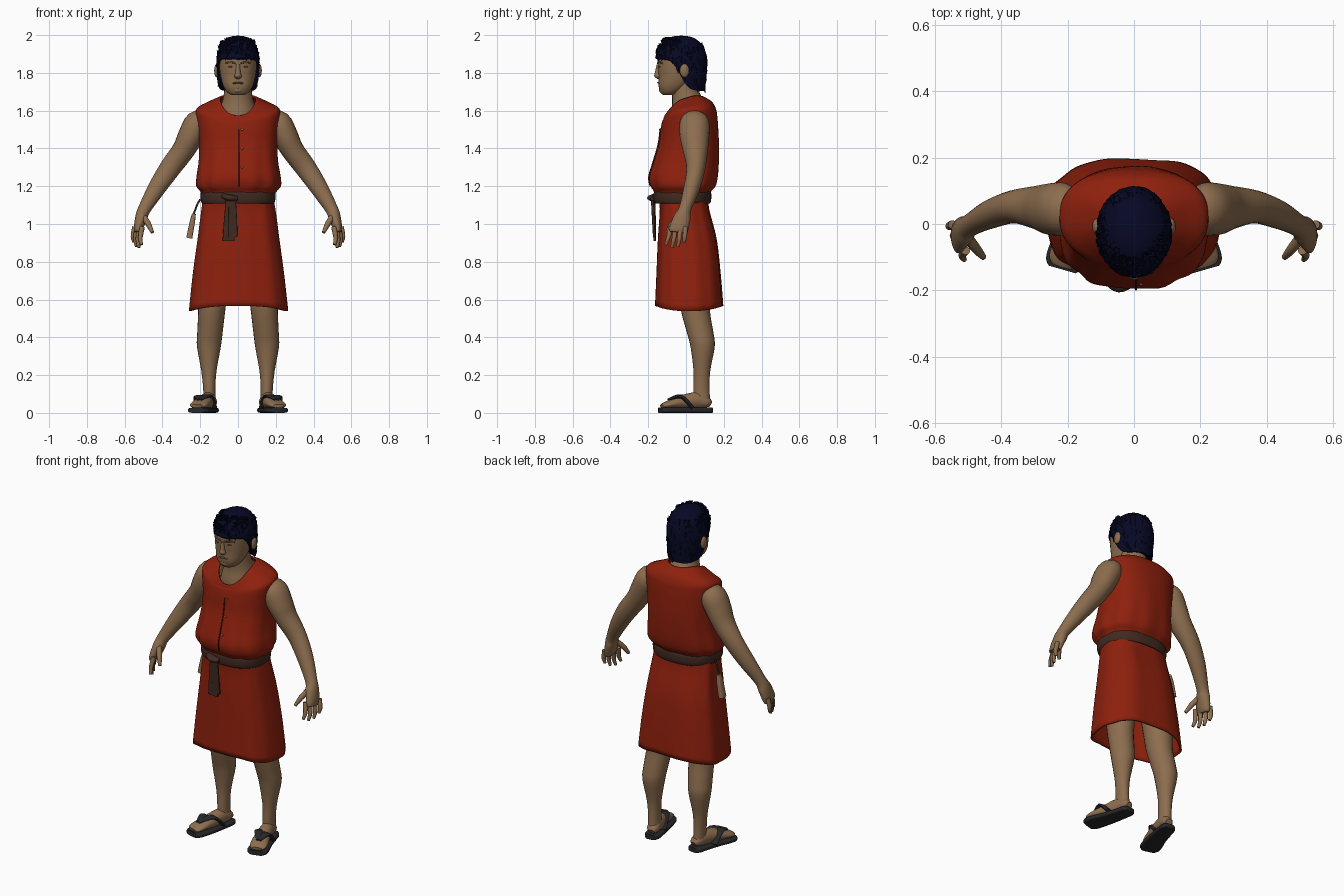
import bpy, bmesh, math, random
from mathutils import Vector, Matrix

random.seed(4)
cube = bpy.data.objects.get("Cube")
if cube:
    bpy.data.objects.remove(cube, do_unlink=True)


def material(name, r, g, b):
    m = bpy.data.materials.new(name)
    m.use_nodes = True
    m.diffuse_color = (r, g, b, 1)
    m.node_tree.nodes["Principled BSDF"].inputs["Base Color"].default_value = (r, g, b, 1)
    return m


RED = material("red cloth", 0.27, 0.0145, 0.004)
SEAM = material("dark red seam", 0.09, 0.006, 0.003)
SKIN = material("tan skin", 0.265, 0.155, 0.078)
LIP = material("brown lip", 0.15, 0.08, 0.045)
HAIR = material("dark blue hair", 0.002, 0.0025, 0.018)
LEATHER = material("brown leather", 0.052, 0.023, 0.015)
SANDAL = material("charcoal sandal", 0.02, 0.02, 0.022)
WOOD = material("pale wood", 0.29, 0.165, 0.09)

Y, Z = Vector((0, 1, 0)), Vector((0, 0, 1))
built = []


def finish(name, bm, mat, mirror=False, shell=0):
    bmesh.ops.recalc_face_normals(bm, faces=bm.faces)
    mesh = bpy.data.meshes.new(name)
    bm.to_mesh(mesh)
    bm.free()
    mesh.materials.append(mat)
    ob = bpy.data.objects.new(name, mesh)
    bpy.context.collection.objects.link(ob)
    if shell:
        mod = ob.modifiers.new("thickness", 'SOLIDIFY')
        mod.thickness, mod.offset = shell, -1
    if mirror:
        ob.modifiers.new("mirror", 'MIRROR')
    built.append(ob)
    return ob


def skin(name, rings, mat, cap=True, **kw):
    """Join rings of points into a tube."""
    bm = bmesh.new()
    loops = [[bm.verts.new(p) for p in ring] for ring in rings]
    n = len(loops[0])
    for a, b in zip(loops, loops[1:]):
        for i in range(n):
            j = (i + 1) % n
            bm.faces.new((a[i], a[j], b[j], b[i]))
    if cap:
        for loop in (loops[0], loops[-1]):
            bm.faces.new(loop)
    return finish(name, bm, mat, **kw)


def smooth_path(stations, steps):
    """Spline through the stations, sizes included."""
    s = [list(st) + [0] * (8 - len(st)) for st in stations]
    s = [s[0]] + s + [s[-1]]
    out = []
    for a, b, c, d in zip(s, s[1:], s[2:], s[3:]):
        for k in range(steps):
            t = k / steps
            out.append([q + t * ((r - p) / 2 + t * (p - 2.5 * q + 2 * r - e / 2
                        + t * (1.5 * (q - r) + (e - p) / 2)))
                        for p, q, r, e in zip(a, b, c, d)])
    return out + [s[-1]]


def loft(name, stations, mat, ref=None, power=2, n=24, steps=4, waves=9, **kw):
    """Stations: x, y, z, half width, half depth, tilt, side lift, ripple.
    Rings lie flat, or square to the path when ref is given."""
    path = smooth_path(stations, steps)
    rings = []
    for i, (x, y, z, w, d, tilt, lift, ripple) in enumerate(path):
        side, front = Vector((1, 0, 0)), Y
        if ref:
            a, b = path[max(i - 1, 0)], path[min(i + 1, len(path) - 1)]
            t = (Vector(b[:3]) - Vector(a[:3])).normalized()
            side = t.cross(ref).normalized()
            front = side.cross(t)
        ring = []
        for k in range(n):
            ang = math.tau * k / n
            c, s = math.cos(ang), math.sin(ang)
            r = 1 + ripple * (math.sin(waves * ang + 1) + 0.6 * math.sin((waves + 5) * ang))
            u = math.copysign(abs(c) ** (2 / power), c) * r
            v = math.copysign(abs(s) ** (2 / power), s) * r
            ring.append(Vector((x, y, z + tilt * s + lift * c * c)) + side * u * w + front * v * d)
        rings.append(ring)
    return skin(name, rings, mat, **kw)


def ball(name, centre, size, mat, mirror=False):
    bm = bmesh.new()
    bmesh.ops.create_uvsphere(bm, u_segments=16, v_segments=10, radius=1,
                              matrix=Matrix.Translation(centre) @ Matrix.Diagonal((*size, 1)))
    return finish(name, bm, mat, mirror=mirror)


# Tunic: bloused top with an open neck
top = [(0, -.02, 1.13, .183, .138), (0, -.02, 1.17, .2, .15, 0, 0, .01),
       (0, -.018, 1.2, .222, .17, 0, 0, .018), (0, -.015, 1.25, .222, .18, 0, 0, .014),
       (0, 0, 1.33, .21, .172, 0, 0, .01), (0, .014, 1.42, .207, .16, 0, 0, .005),
       (0, .018, 1.5, .213, .153), (0, .02, 1.555, .222, .146, .012, .012),
       (0, .02, 1.582, .218, .139, .025, .03), (0, .01, 1.605, .16, .128, .042, .035),
       (0, -.01, 1.625, .095, .103, .05, .04)]
loft("tunic_top", top, RED, power=2.4, n=72, cap=False, shell=.01)

# Skirt with soft folds and a hem dipping at the sides
loft("tunic_skirt", [(0, -.015, 1.15, .183, .135), (0, -.008, 1.08, .195, .13, 0, 0, .012),
                     (0, .007, .92, .216, .155, 0, 0, .012), (0, .014, .73, .242, .17, 0, 0, .01),
                     (0, .017, .567, .262, .18, 0, -.027, .012)],
     RED, power=2.7, n=72, cap=False, shell=.012, waves=7)

# Front closure with buttons
front = [(.006, s[1] - s[4] - .001, s[2], .003, .004) for s in top[2:7]]
loft("front_seam", front, SEAM, ref=Y, n=8)
for z, y in ((1.5, -.138), (1.4, -.151), (1.3, -.18)):
    ball("button", (.022, y, z), (.006, .005, .006), WOOD)

# Belt, knot and hanging ends
loft("belt", [(0, -.019, 1.108, .19, .146), (0, -.019, 1.125, .197, .152),
              (0, -.019, 1.16, .198, .153), (0, -.019, 1.175, .192, .146)],
     LEATHER, power=2.4, n=48, cap=False, shell=.015)
loft("belt_knot", [(-.08, -.163, 1.15, .02, .012), (-.045, -.172, 1.138, .034, .018),
                   (-.005, -.167, 1.135, .022, .012)], LEATHER, ref=Z, n=16)
loft("belt_end_long", [(-.04, -.172, 1.15, .022, .009), (-.045, -.168, 1.04, .028, .008),
                       (-.05, -.165, .91, .032, .007)], LEATHER, ref=Y, power=5)
loft("belt_end_short", [(-.03, -.178, 1.14, .018, .008), (-.028, -.174, 1.04, .022, .007),
                        (-.026, -.168, .93, .024, .007)], LEATHER, ref=Y, power=5)

# Wooden peg on a cord at the right hip
loft("hip_peg", [(-.233, .02, 1.055, .01, .014), (-.242, .02, 1.01, .014, .02),
                 (-.258, .02, .925, .016, .022)], WOOD, ref=Y, power=4)
loft("peg_cord", [(-.2, .01, 1.13, .005, .005), (-.217, .01, 1.1, .005, .005),
                  (-.235, .02, 1.05, .005, .005)], LEATHER, ref=Y, n=8)

# Neck and head
loft("neck", [(0, .02, 1.5, .13, .1), (0, .015, 1.6, .1, .1, .03),
              (0, .003, 1.66, .08, .076, .02), (0, -.005, 1.72, .072, .072),
              (0, -.015, 1.8, .07, .07)], SKIN)
loft("head", [(0, -.09, 1.682, .03, .03), (0, -.083, 1.695, .055, .05),
              (0, -.065, 1.73, .078, .08), (0, -.045, 1.78, .092, .1),
              (0, -.035, 1.84, .1, .114), (0, -.032, 1.89, .097, .114),
              (0, -.03, 1.94, .06, .075)], SKIN, power=2.2, n=32)
loft("nose", [(0, -.143, 1.768, .01, .008), (0, -.147, 1.782, .02, .021),
              (0, -.147, 1.8, .014, .018), (0, -.145, 1.845, .01, .01)], SKIN, n=16)
loft("mouth", [(-.028, -.139, 1.744, .005, .004), (0, -.146, 1.748, .007, .005),
               (.028, -.139, 1.744, .005, .004)], LIP, ref=Z, n=10)
ball("chin", (0, -.125, 1.71), (.028, .018, .018), SKIN)
ball("ear", (.113, -.008, 1.812), (.013, .025, .036), SKIN, mirror=True)
ball("eye", (.038, -.139, 1.832), (.014, .007, .005), LIP, mirror=True)
loft("brow", [(.014, -.149, 1.85, .004, .004), (.04, -.144, 1.857, .005, .005),
              (.066, -.124, 1.852, .004, .004)], LIP, ref=Z, n=10, mirror=True)

# Hair: a cap, high over the brow and long at the nape
HAIR_MID = Vector((0, -.025, 1.84))


def hair_point(ang, u, puff=1.0):
    s = math.sin(ang)
    rim = 1.792 - .088 * math.tanh(3 * (s + .05))
    z = rim + (1.995 - rim) * math.sin(u * math.pi / 2)
    h = z - HAIR_MID.z
    f = (1 - (h / .157) ** 2.4) ** (1 / 2.4) if h > 0 else 1 + h * .6
    return Vector((.113 * f * math.cos(ang) * puff, HAIR_MID.y + .137 * f * s * puff, z))


def hair_ring(centre, radius, n=48):
    return [centre + Vector((math.cos(math.tau * k / n), math.sin(math.tau * k / n), 0)) * radius
            for k in range(n)]


rows = 16
rings = [hair_ring(Vector((0, .02, 1.74)), .01)]
for row in range(rows):
    rings.append([hair_point(math.tau * k / 48, row / rows, random.uniform(.98, 1.03))
                  for k in range(48)])
rings.append(hair_ring(HAIR_MID + Z * .157, .004))
skin("hair", rings, HAIR)

# Locks lying over the cap
tufts = bmesh.new()
for i in range(260):
    p = hair_point(random.uniform(0, math.tau), random.uniform(0, .62))
    out = (p - HAIR_MID).normalized()
    lean = out * .3 + Vector((random.uniform(-.3, .3), .15, -1))
    turn = lean.to_track_quat('Z', 'Y').to_matrix().to_4x4()
    bmesh.ops.create_cone(tufts, segments=5, radius1=.012, radius2=.001, depth=.035,
                          matrix=Matrix.Translation(p - out * .004) @ turn)
finish("hair_tufts", tufts, HAIR)

# Arms and hands
loft("arm", [(.16, .045, 1.56, .035, .05), (.21, .045, 1.537, .068, .078),
             (.25, .045, 1.465, .068, .078), (.29, .05, 1.39, .06, .066),
             (.36, .052, 1.295, .056, .05), (.43, .03, 1.19, .047, .043),
             (.495, -.005, 1.08, .034, .033), (.512, -.02, 1.035, .032, .045),
             (.528, -.038, .975, .024, .05), (.532, -.042, .955, .016, .044)],
     SKIN, ref=Y, mirror=True)
for i, length in enumerate((.075, .09, .085, .062)):
    x, y = .507 + i * .013, -.08 + i * .026
    tip = y - .018 + (i - 1.5) * .006
    loft("finger", [(x, y, .985, .014, .013), (x + .01, (y + tip) / 2, .965 - length / 2, .012, .012),
                    (x + .004, tip, .965 - length, .008, .008)], SKIN, ref=Y, n=10, mirror=True)
loft("thumb", [(.505, -.035, 1.045, .017, .016), (.475, -.075, 1.0, .015, .015),
               (.453, -.1, .955, .009, .009)], SKIN, ref=Y, n=10, mirror=True)

# Legs and feet
loft("leg", [(.125, .03, .85, .09, .1), (.135, .045, .63, .078, .084),
             (.14, .052, .53, .071, .076), (.149, .076, .42, .067, .07),
             (.154, .088, .35, .063, .064), (.154, .084, .22, .04, .044),
             (.152, .082, .12, .032, .043), (.15, .085, .05, .034, .044)], SKIN, mirror=True)
foot = [(.142, .13, .045, .02, .016), (.145, .11, .055, .034, .03), (.156, .06, .065, .038, .045),
        (.178, -.02, .057, .044, .037), (.2, -.08, .047, .049, .024),
        (.211, -.112, .04, .046, .016), (.216, -.128, .036, .032, .01)]
loft("foot", foot, SKIN, ref=Z, mirror=True)

# Sandals: sole and a broad forked strap
sole = [(x, y * 1.07, .014, w + .01, .014) for x, y, z, w, h in foot]
loft("sandal_sole", sole, SANDAL, ref=Z, power=4, n=32, mirror=True)
for name, mid, end in (("inner_strap", (.157, -.02, .088), (.128, .04, .025)),
                       ("outer_strap", (.208, -.025, .085), (.211, .035, .025))):
    loft(name, [(.203, -.09, .07, .014, .008), (*mid, .028, .01), (*end, .02, .01)],
         SANDAL, ref=Z, n=12, mirror=True)

# Smooth shading, keeping hard edges
for ob in bpy.context.selected_objects:
    ob.select_set(False)
for ob in built:
    ob.select_set(True)
bpy.context.view_layer.objects.active = built[0]
bpy.ops.object.shade_smooth_by_angle(angle=math.radians(50))
